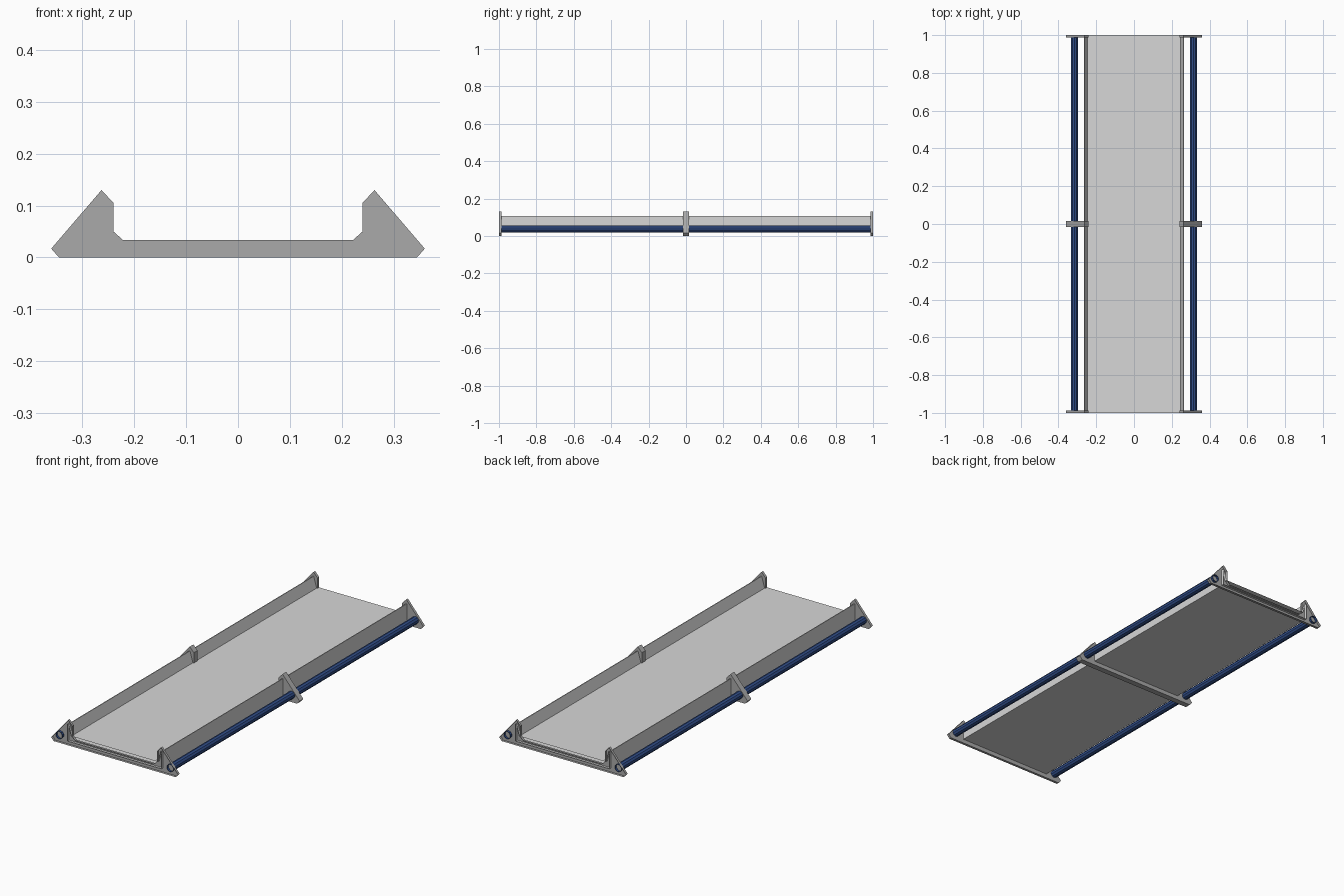
import bpy
import bmesh

old = bpy.data.objects.get("Cube")
if old:
    bpy.data.objects.remove(old, do_unlink=True)


def material(name, rgb):
    mat = bpy.data.materials.new(name)
    mat.use_nodes = True
    mat.diffuse_color = (*rgb, 1)
    mat.node_tree.nodes["Principled BSDF"].inputs["Base Color"].default_value = (*rgb, 1)
    return mat


frame_grey = material("frame grey", (0.4, 0.4, 0.4))
panel_grey = material("panel light grey", (0.68, 0.68, 0.68))
rod_blue = material("rod blue", (0.03, 0.075, 0.25))


def mirrored(half):
    return half + [(-x, z) for x, z in reversed(half)]


def shell(name, outline, y0, y1, mat, caps=()):
    """Extrude a closed outline along y, with end faces only at the listed ends."""
    bm = bmesh.new()
    rings = [[bm.verts.new((x, y, z)) for x, z in outline] for y in (y0, y1)]
    a, b = rings
    for i in range(len(outline)):
        bm.faces.new((a[i - 1], a[i], b[i], b[i - 1]))
    for end in caps:
        bm.faces.new(rings[end])
    bmesh.ops.recalc_face_normals(bm, faces=bm.faces)
    mesh = bpy.data.meshes.new(name)
    bm.to_mesh(mesh)
    bm.free()
    mesh.materials.append(mat)
    obj = bpy.data.objects.new(name, mesh)
    bpy.context.collection.objects.link(obj)
    return obj


# Brackets: end ones are shallow trays open outwards, the middle one is solid
BRACKET = mirrored([(0.345, 0), (0.36, 0.017), (0.263, 0.13),
                    (0.24, 0.105), (0.24, 0.05), (0.222, 0.034)])
shell("front_bracket", BRACKET, -1, -0.987, frame_grey, caps=(1,))
shell("middle_bracket", BRACKET, -0.015, 0.015, frame_grey, caps=(0, 1))
shell("back_bracket", BRACKET, 0.987, 1, frame_grey, caps=(0,))

# Trough: an open-ended hollow channel with a flat floor and leaning inner walls
TROUGH = mirrored([(0.266, 0.021), (0.266, 0.108), (0.262, 0.108), (0.245, 0.052)])
shell("trough_panel", TROUGH, -1, 1, panel_grey)

# Side rods: open tubes running through the brackets
for name, side in (("left_rod", 1), ("right_rod", -1)):
    bpy.ops.mesh.primitive_cylinder_add(vertices=10, radius=0.019, depth=2,
                                        end_fill_type='NOTHING',
                                        location=(side * 0.315, 0, 0.038),
                                        rotation=(1.5708, 0, 0))
    rod = bpy.context.object
    rod.name = name
    rod.data.materials.append(rod_blue)
